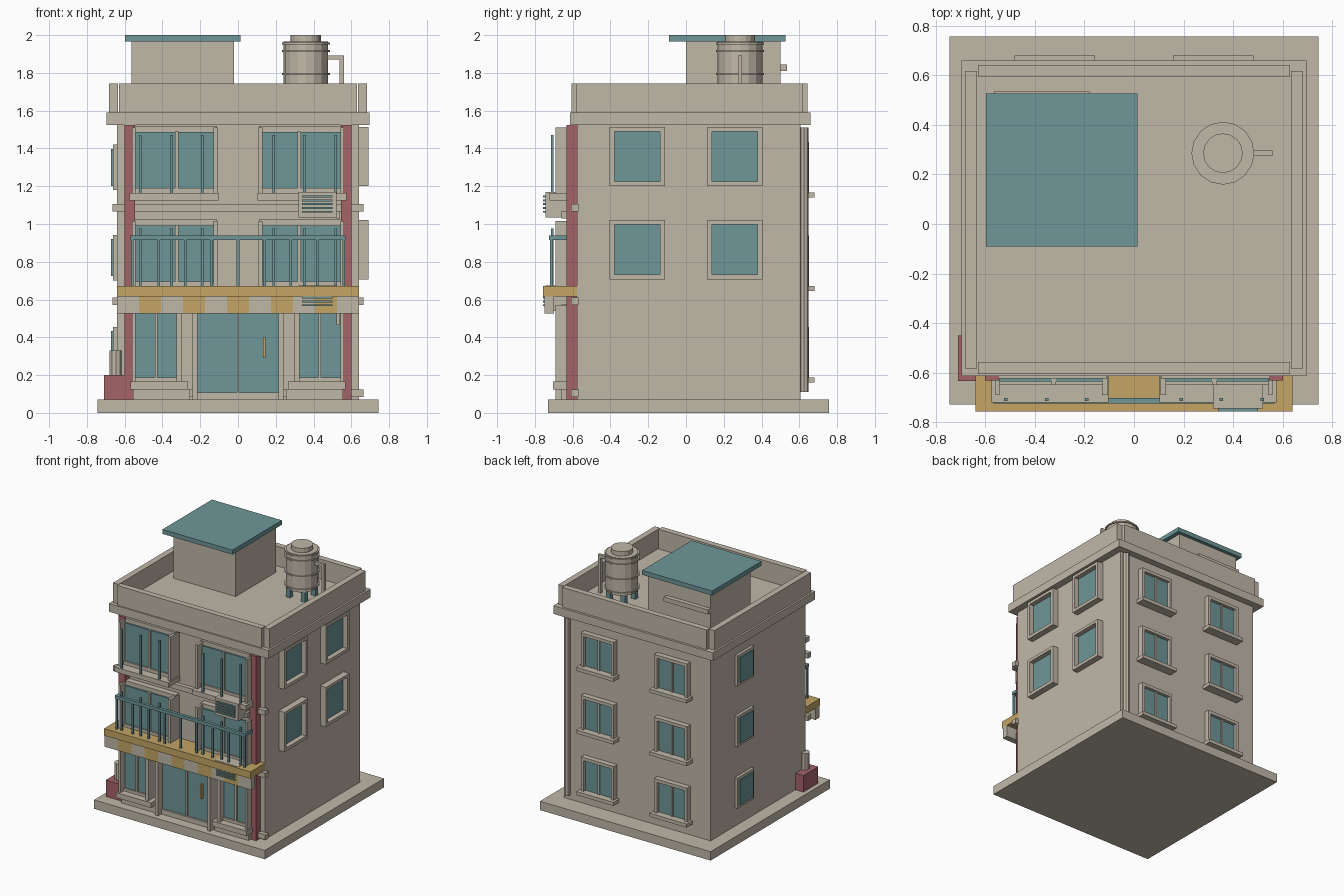
import bpy, math

def mat(name, c):
    m = bpy.data.materials.new(name)
    m.diffuse_color = (*c, 1)
    return m

BEIGE = mat("beige plaster", (0.53, 0.48, 0.395))
TEAL = mat("teal", (0.156, 0.305, 0.314))
RED = mat("brick red", (0.376, 0.127, 0.141))
YEL = mat("ochre yellow", (0.546, 0.376, 0.13))

def box(name, x, y, z, m=BEIGE):
    """Box from (min, max) pairs."""
    lo = [min(p) for p in (x, y, z)]
    hi = [max(p) for p in (x, y, z)]
    v = [(a, b, c) for a in (lo[0], hi[0]) for b in (lo[1], hi[1]) for c in (lo[2], hi[2])]
    f = [(0, 1, 3, 2), (4, 6, 7, 5), (0, 4, 5, 1), (2, 3, 7, 6), (0, 2, 6, 4), (1, 5, 7, 3)]
    me = bpy.data.meshes.new(name)
    me.from_pydata(v, [], f)
    me.materials.append(m)
    o = bpy.data.objects.new(name, me)
    bpy.context.collection.objects.link(o)
    return o

def cyl(name, x, y, z, r, m=BEIGE, n=16):
    bpy.ops.mesh.primitive_cylinder_add(vertices=n, radius=r, depth=z[1] - z[0],
                                        location=(x, y, (z[0] + z[1]) / 2))
    o = bpy.context.object
    o.name = name
    o.data.materials.append(m)
    return o

# Ground slab, body, cornice
box("ground_slab", (-.745, .745), (-.73, .757), (0, .07))
box("body", (-.64, .64), (-.578, .607), (.07, 1.53))
box("cornice", (-.697, .697), (-.615, .66), (1.525, 1.59))

# Parapets (open notches at the corners)
box("front_parapet", (-.63, .63), (-.605, -.558), (1.59, 1.745))
box("back_parapet", (-.63, .63), (.595, .642), (1.59, 1.745))
for s in (-1, 1):
    box("side_parapet", (s * .634, s * .682), (-.583, .618), (1.59, 1.745))
    box("front_column", (s * .545, s * .602), (-.633, -.57), (.07, 1.525), RED)

# Floor bands across the front
for z in (.085, .572, 1.065):
    box("floor_band", (-.665, .665), (-.61, -.57), (z, z + .04))

# Upper front windows
for dz in (0, -.495):
    for s in (-1, 1):
        def X(a, b): return (s * a, s * b)
        box("front_glass", X(.13, .545), (-.637, -.57), (1.165 + dz, 1.487 + dz), TEAL)
        box("front_header", X(.11, .565), (-.645 + .02, -.57), (1.487 + dz, 1.52 + dz))
        box("front_mullion", X(.315, .333), (-.65, -.57), (1.165 + dz, 1.49 + dz))
        box("front_bottom_rail", X(.125, .545), (-.65, -.57), (1.16 + dz, 1.19 + dz))
        for a, b in ((.108, .13), (.543, .56)):
            box("front_jamb", X(a, b), (-.69, -.57), (1.16 + dz, 1.51 + dz))
        box("front_sill", X(.102, .575), (-.722, -.57), (1.125 + dz, 1.163 + dz))
        for bx in (.19, .352, .518):
            box("window_bar", X(bx - .007, bx + .007), (-.714, -.702), (1.163 + dz, 1.47 + dz), TEAL)

# Shopfront windows
for s in (-1, 1):
    def X(a, b): return (s * a, s * b)
    box("shop_glass", X(.325, .545), (-.637, -.57), (.165, .57), TEAL)
    box("shop_mullion", X(.425, .44), (-.65, -.57), (.165, .57))
    box("shop_bottom_rail", X(.32, .545), (-.65, -.57), (.16, .187))
    for a, b in ((.3, .325), (.543, .56)):
        box("shop_jamb", X(a, b), (-.69, -.57), (.16, .57))
    box("shop_sill", X(.265, .57), (-.705, -.57), (.125, .165))
    box("shop_plinth", X(.255, .555), (-.66, -.57), (.07, .125))
    # Door leaf and frame
    box("door_glass", X(.005, .215), (-.635, -.57), (.07, .57), TEAL)
    box("door_jamb", X(.215, .24), (-.69, -.57), (.07, .57))
box("door_center_stile", (-.006, .006), (-.645, -.57), (.07, .57))
box("door_threshold", (-.24, .24), (-.65, -.57), (.07, .108))
box("door_handle", (.132, .145), (-.665, -.635), (.29, .4), YEL)

# Awning with striped valance
box("awning_plate", (-.64, .64), (-.757, -.57), (.617, .672), YEL)
w = 1.28 / 11
for i in range(11):
    box("valance_stripe", (-.64 + i * w, -.64 + (i + 1) * w), (-.748, -.70), (.525, .618),
        YEL if i % 2 else BEIGE)

# Balcony railing
box("top_rail", (-.568, .568), (-.726, -.702), (.915, .94), TEAL)
for s in (-1, 1):
    box("side_rail", (s * .545, s * .568), (-.726, -.6), (.915, .94), TEAL)
for i in range(9):
    x = -.56 + i * .14
    box("baluster", (x - .007, x + .007), (-.721, -.707), (.67, .92), TEAL)

# Air conditioners
for dz in (0, -.495):
    box("air_conditioner", (.32, .522), (-.745, -.6), (1.035 + dz, 1.17 + dz))
    box("air_conditioner_pipe", (.522, .54), (-.66, -.57), (.96 + dz if dz else 1.03, 1.07 + dz))
    for i in range(5):
        z = 1.06 + dz + i * .02
        box("grille_bar", (.34, .5), (-.757, -.745), (z, z + .01), TEAL)

# Right side windows: deep frames around recessed glass
for yc in (-.258, .258):
    for z0 in (1.2, .707):
        a, b, z1 = yc - .146, yc + .146, z0 + .313
        box("right_glass", (.62, .652), (a + .01, b - .01), (z0 + .01, z1 - .01), TEAL)
        for y in ((a, a + .025), (b - .025, b)):
            box("right_jamb", (.63, .69), y, (z0, z1))
        for z in ((z0, z0 + .025), (z1 - .023, z1)):
            box("right_rail", (.63, .69), (a, b), z)

# Small left side windows
for zc in (1.3, .822, .335):
    box("left_frame", (-.662, -.63), (.095, .305), (zc - .12, zc + .12))
    box("left_glass", (-.672, -.63), (.117, .283), (zc - .098, zc + .098), TEAL)

# Back windows
for xc in (-.32, .32):
    for z0 in (1.165, .67, .185):
        z1 = z0 + .27
        box("back_glass", (xc - .13, xc + .13), (.59, .625), (z0, z1 - .01), TEAL)
        for dx in (-.132, 0, .132):
            h = .012 if dx else .008
            box("back_stile", (xc + dx - h, xc + dx + h), (.6, .65 if dx else .635), (z0, z1))
        box("back_header", (xc - .144, xc + .144), (.6, .65), (z1 - .025, z1))
        box("back_sill", (xc - .162, xc + .162), (.6, .68), (z0 - .025, z0 + .003))
cyl("drain_pipe", .6, .625, (.11, 1.51), .024, BEIGE, 8)

# Planter by the front left corner
box("planter", (-.71, -.53), (-.635, -.45), (.07, .2), RED)
cyl("planter_post", -.645, -.56, (.2, .33), .036, BEIGE, 10)

# Stair house on the roof
box("stair_house", (-.565, -.02), (0, .5), (1.59, 1.966))
box("stair_house_roof", (-.597, .014), (-.09, .527), (1.965, 2.0), TEAL)
box("stair_door_canopy", (-.565, -.18), (.49, .535), (1.81, 1.845))

# Water tank with legs, hoops and pipe
tx, ty = .359, .286
cyl("tank", tx, ty, (1.67, 1.965), .118)
cyl("tank_lid", tx, ty, (1.965, 2.0), .08)
for z in (1.69, 1.795, 1.915, 1.955):
    cyl("tank_hoop", tx, ty, (z - .005, z + .005), .127)
for sx in (-1, 1):
    for sy in (-1, 1):
        x, y = tx + sx * .065, ty + sy * .065
        box("tank_leg", (x - .018, x + .018), (y - .018, y + .018), (1.59, 1.675), TEAL)
box("tank_pipe_top", (.46, .56), (ty - .011, ty + .011), (1.87, 1.893))
box("tank_pipe", (.538, .56), (ty - .011, ty + .011), (1.59, 1.893))
